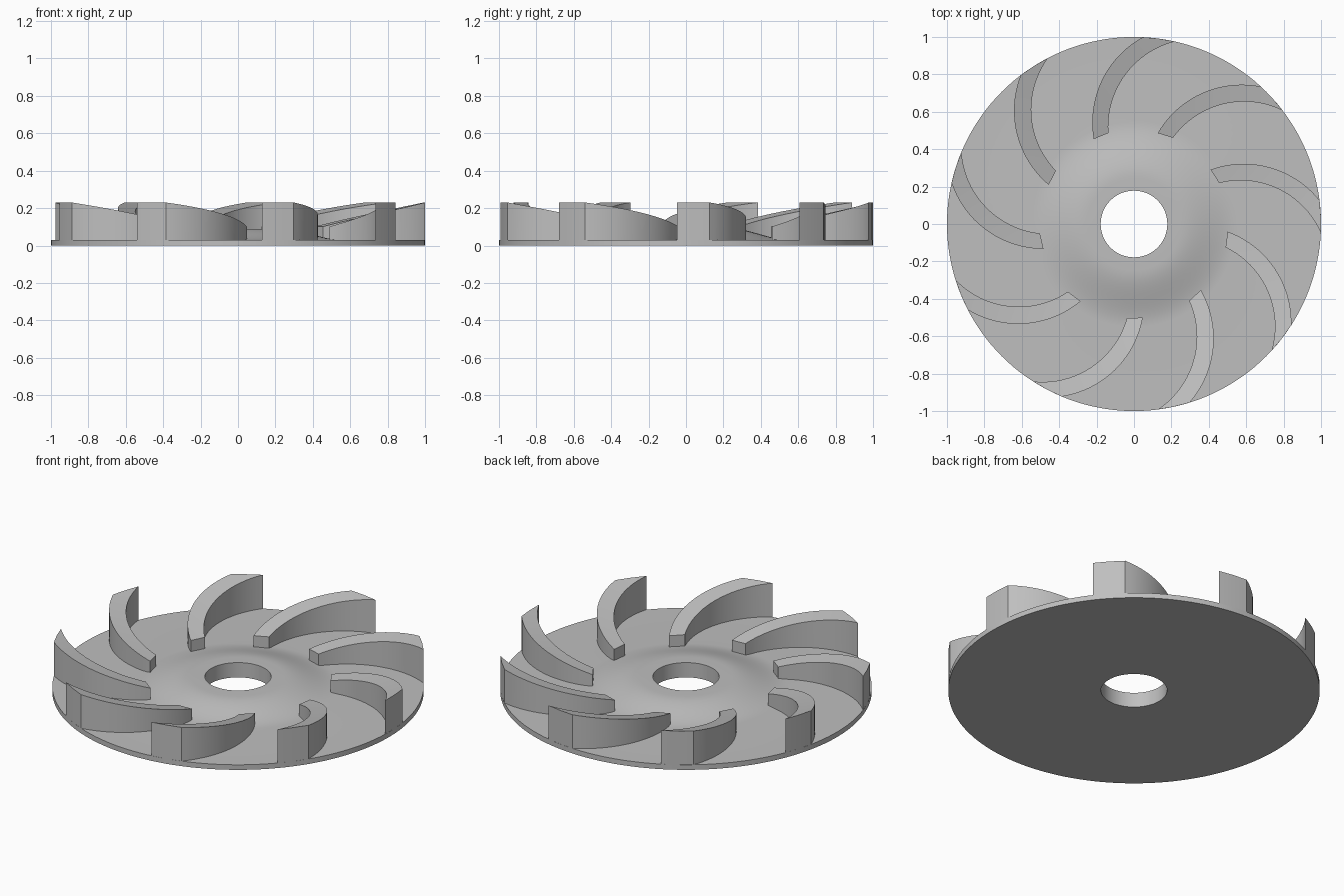
import bpy, bmesh, math
from mathutils import Vector, Matrix

cube = bpy.data.objects.get("Cube")
if cube:
    bpy.data.objects.remove(cube)

BLADES = 9
BASE = 0.03      # plate thickness
BORE = 0.178     # bore radius

metal = bpy.data.materials.new("plain grey metal")
metal.use_nodes = True
grey = (0.52, 0.52, 0.52, 1)
metal.diffuse_color = grey
metal.node_tree.nodes["Principled BSDF"].inputs["Base Color"].default_value = grey


def finish(bm, name):
    bmesh.ops.recalc_face_normals(bm, faces=bm.faces)
    mesh = bpy.data.meshes.new(name)
    bm.to_mesh(mesh)
    bm.free()
    mesh.materials.append(metal)
    obj = bpy.data.objects.new(name, mesh)
    bpy.context.collection.objects.link(obj)
    bpy.ops.object.select_all(action="DESELECT")
    obj.select_set(True)
    bpy.context.view_layer.objects.active = obj
    bpy.ops.object.shade_smooth_by_angle(angle=math.radians(30))
    return obj


def hub_height(r):
    t = min(max((r - 0.25) / 0.3, 0), 1)
    return 0.088 - (0.088 - BASE) * t * t * (3 - 2 * t)


def arc(a, m, b, n):
    """Points along the circular arc from a through m to b."""
    a, m, b = Vector(a), Vector(m), Vector(b)
    d = 2 * (a.x * (m.y - b.y) + m.x * (b.y - a.y) + b.x * (a.y - m.y))
    sa, sm, sb = a.length_squared, m.length_squared, b.length_squared
    c = Vector(((sa * (m.y - b.y) + sm * (b.y - a.y) + sb * (a.y - m.y)) / d,
                (sa * (b.x - m.x) + sm * (a.x - b.x) + sb * (m.x - a.x)) / d))
    sweep = -(b - c).angle_signed(a - c) * -1
    start = a - c
    turn = 1 if (Matrix.Rotation(sweep, 2) @ start - (b - c)).length < 1e-3 else -1
    return [c + Matrix.Rotation(turn * sweep * i / n, 2) @ start for i in range(n + 1)]


# Back plate with domed hub and bore, revolved from a closed profile
dome = [0.25 + 0.3 * i / 12 for i in range(13)]
profile = [(BORE, 0), (BORE, hub_height(BORE))]
profile += [(r, hub_height(r)) for r in dome] + [(1, BASE), (1, 0)]
bm = bmesh.new()
SEG = 144
rings = []
for i in range(SEG):
    a = math.tau * i / SEG
    rings.append([bm.verts.new((r * math.cos(a), r * math.sin(a), z)) for r, z in profile])
for i, ring in enumerate(rings):
    nxt = rings[(i + 1) % SEG]
    for j in range(len(profile)):
        k = (j + 1) % len(profile)
        bm.faces.new((ring[j], nxt[j], nxt[k], ring[k]))
finish(bm, "back_plate_and_hub")

# Plan outline of one curved blade: two arcs and a middle line that meet the rim
STEPS = 20
convex = arc((0.047, -0.5), (-0.088, -0.767), (-0.386, -0.9225), STEPS)
concave = arc((-0.038, -0.504), (-0.203, -0.747), (-0.54, -0.8417), STEPS)
middle = [(p + q) / 2 for p, q in zip(convex, concave)]
middle[-1].normalize()
rows = [convex, middle, concave]


def blade_top(p):
    return 0.1 + 0.26 * (min(p.length, 1) - 0.5)


def make_blade(angle, name):
    bm = bmesh.new()
    turn = Matrix.Rotation(angle, 2)
    top, bottom = [], []
    for row in rows:
        pts = [turn @ p for p in row]
        top.append([bm.verts.new((p.x, p.y, blade_top(p))) for p in pts])
        bottom.append([bm.verts.new((p.x, p.y, BASE)) for p in pts])
    for i in range(STEPS):
        for j in (0, 1):
            for g in (top, bottom):
                bm.faces.new((g[j][i], g[j][i + 1], g[j + 1][i + 1], g[j + 1][i]))
        for j in (0, 2):
            bm.faces.new((top[j][i], top[j][i + 1], bottom[j][i + 1], bottom[j][i]))
    for i in (0, STEPS):
        for j in (0, 1):
            bm.faces.new((top[j][i], top[j + 1][i], bottom[j + 1][i], bottom[j][i]))
    finish(bm, name)


for n in range(BLADES):
    make_blade(math.tau * n / BLADES, f"blade_{n + 1}")
